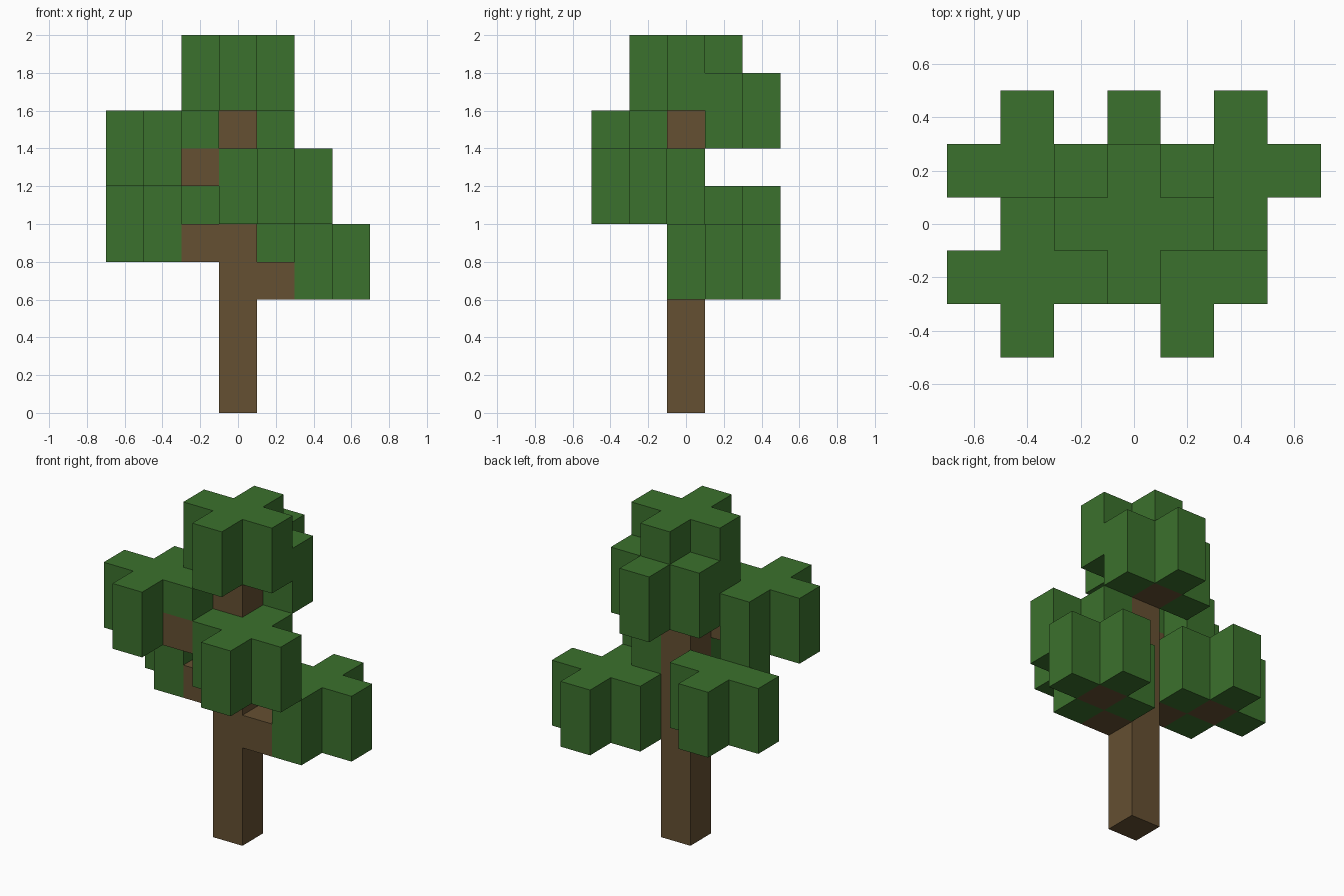
import bpy
import bmesh
from mathutils import Vector

default = bpy.data.objects.get("Cube")
if default:
    bpy.data.objects.remove(default, do_unlink=True)

S = 0.2  # edge of one block


def make_material(name, color):
    mat = bpy.data.materials.new(name)
    mat.use_nodes = True
    mat.diffuse_color = color
    bsdf = next(n for n in mat.node_tree.nodes if n.type == 'BSDF_PRINCIPLED')
    bsdf.inputs["Base Color"].default_value = color
    bsdf.inputs["Roughness"].default_value = 0.9
    return mat


bark = make_material("bark_brown", (0.13, 0.08, 0.032, 1))
leaf = make_material("leaf_green", (0.044, 0.165, 0.026, 1))


def block_object(name, cells, occupied, mat):
    """Join blocks into one mesh, keeping only the faces open to the air."""
    bm = bmesh.new()
    for cell in cells:
        centre = Vector(cell) + Vector((0, 0, 0.5))
        for axis in range(3):
            for sign in (-1, 1):
                n = Vector((0, 0, 0))
                n[axis] = sign
                if tuple(int(c) for c in Vector(cell) + n) in occupied:
                    continue
                u = Vector((n.y, n.z, n.x))
                v = n.cross(u)
                corners = (-u - v, u - v, u + v, v - u)
                bm.faces.new([bm.verts.new((centre + (n + c) / 2) * S)
                              for c in corners])
    bmesh.ops.remove_doubles(bm, verts=bm.verts, dist=0.001)
    # merge coplanar squares into clean panels
    bmesh.ops.dissolve_limit(bm, angle_limit=0.01, verts=bm.verts, edges=bm.edges)
    mesh = bpy.data.meshes.new(name)
    bm.to_mesh(mesh)
    bm.free()
    mesh.materials.append(mat)
    obj = bpy.data.objects.new(name, mesh)
    bpy.context.collection.objects.link(obj)


# Leaf clumps: block at the lower centre of each cross, two blocks tall
clumps = {
    "leaves_top": (0, 0, 8),
    "leaves_back": (0, 1, 7),
    "leaves_front_right": (-2, -1, 6),
    "leaves_front_left": (1, -1, 5),
    "leaves_back_right": (-2, 1, 4),
    "leaves_back_left": (2, 1, 3),
}
cross = [(0, 0), (1, 0), (-1, 0), (0, 1), (0, -1)]

# Trunk column, with a stepped branch reaching into each side clump
wood = {(0, 0, z) for z in range(8)}
for x, y, z in clumps.values():
    if z < 8:
        steps = max(abs(x), abs(y))
        wood |= {(x * i // steps, y * i // steps, z) for i in range(1, steps + 1)}

taken = set(wood)
leaf_cells = {}
for name, (x, y, z) in clumps.items():
    cells = {(x + dx, y + dy, z + dz) for dx, dy in cross for dz in (0, 1)} - taken
    leaf_cells[name] = cells
    taken |= cells

block_object("trunk_and_branches", sorted(wood), taken, bark)
for name, cells in leaf_cells.items():
    block_object(name, sorted(cells), taken, leaf)
